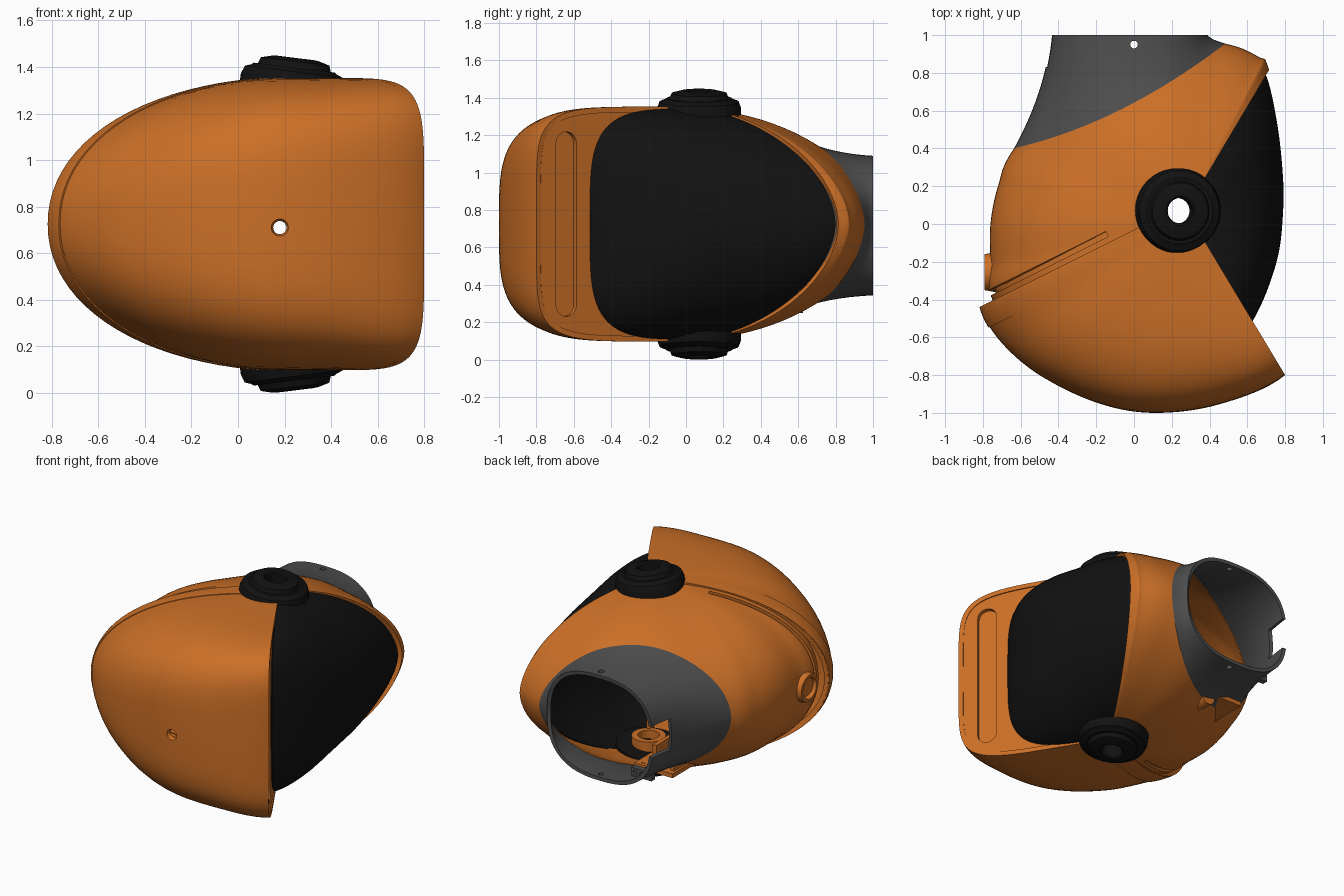
import bpy, bmesh, math
from mathutils import Vector, Matrix

if "Cube" in bpy.data.objects:
    bpy.data.objects.remove(bpy.data.objects["Cube"])

ZC = 0.725                      # mirror plane of the helmet
C = Vector((0.25, 0.0))         # centre of the inflated outlines
EAR = Vector((0.24, 0.075))


def material(name, rgb):
    m = bpy.data.materials.new(name)
    m.diffuse_color = (*rgb, 1)
    m.use_nodes = True
    m.node_tree.nodes["Principled BSDF"].inputs["Base Color"].default_value = m.diffuse_color
    return m


ORANGE = material("orange", (0.60, 0.16, 0.02))
BLACK = material("black", (0.006, 0.006, 0.006))
GREY = material("dark_grey", (0.075, 0.075, 0.075))


def make(name, bm, mat, thick=0, cutters=()):
    """Turn a bmesh into a finished, shaded object."""
    me = bpy.data.meshes.new(name)
    bm.to_mesh(me)
    bm.free()
    ob = bpy.data.objects.new(name, me)
    bpy.context.collection.objects.link(ob)
    if thick:
        mod = ob.modifiers.new("wall", 'SOLIDIFY')
        mod.thickness, mod.offset = thick, -1
    for c in cutters:
        mod = ob.modifiers.new("cut", 'BOOLEAN')
        mod.operation, mod.object = 'DIFFERENCE', c
    if ob.modifiers:
        dg = bpy.context.evaluated_depsgraph_get()
        new = bpy.data.meshes.new_from_object(ob.evaluated_get(dg))
        ob.modifiers.clear()
        ob.data = new
    ob.data.materials.clear()
    if mat:
        ob.data.materials.append(mat)
    bpy.ops.object.select_all(action='DESELECT')
    ob.select_set(True)
    bpy.context.view_layer.objects.active = ob
    bpy.ops.object.shade_smooth_by_angle(angle=math.radians(35))
    return ob


def cutter(name, bm):
    ob = make(name, bm, None)
    ob.hide_render = True
    ob.hide_set(True)
    return ob


def inflate(outline, width, scale=1.0, sub=8, rows=44):
    """Closed outline (x, y, squareness) puffed up along z as a superellipse."""
    pts = [Vector(p) for p in outline]
    n, cols = len(pts), []
    for i in range(n):
        a, b, c, d = (pts[(i + k - 1) % n] for k in range(4))
        for j in range(sub):
            t = j / sub
            cols.append(0.5 * (2 * b + (c - a) * t + (2 * a - 5 * b + 4 * c - d) * t * t
                               + (3 * b - a - 3 * c + d) * t ** 3))
    bm = bmesh.new()
    rings = []
    for r in range(1, rows):
        v = -math.pi / 2 + math.pi * r / rows
        ring = []
        for q in cols:
            e = 2 / q.z
            t = math.cos(v) ** e * scale
            z = math.copysign(abs(math.sin(v)) ** e, v) * width if abs(v) > 1e-6 else 0
            ring.append(bm.verts.new((C.x + (q.x - C.x) * t, C.y + (q.y - C.y) * t, ZC + z)))
        rings.append(ring)
    m = len(cols)
    for a, b in zip(rings, rings[1:]):
        for i in range(m):
            bm.faces.new((a[i], a[(i + 1) % m], b[(i + 1) % m], b[i]))
    for ring, s in ((rings[0], -1), (rings[-1], 1)):
        pole = bm.verts.new((C.x, C.y, ZC + s * width))
        for i in range(m):
            bm.faces.new((ring[i], ring[(i + 1) % m], pole))
    bmesh.ops.recalc_face_normals(bm, faces=bm.faces)
    # open an octagonal hole under each ear disc
    dirs = [Vector((math.cos(k * math.pi / 4), math.sin(k * math.pi / 4))) for k in range(8)]
    for d in dirs:
        slice_at(bm, EAR + d * 0.1, d, False)
    remove(bm, lambda p: all((p.xy - EAR).dot(d) < 0.1 for d in dirs))
    return bm


def slice_at(bm, co, no, clear=True):
    co, no = Vector(co).to_3d(), Vector(no).to_3d()
    res = bmesh.ops.bisect_plane(bm, geom=bm.verts[:] + bm.edges[:] + bm.faces[:], dist=1e-5,
                                 plane_co=co, plane_no=no, clear_outer=clear)
    return [g for g in res['geom_cut'] if isinstance(g, bmesh.types.BMVert)]


def remove(bm, test):
    bmesh.ops.delete(bm, geom=[f for f in bm.faces if test(f.calc_center_median())], context='FACES')


def lathe(name, prof, mat, matrix, n=56):
    bm = bmesh.new()
    rings = [[bm.verts.new((r * math.cos(2 * math.pi * i / n), r * math.sin(2 * math.pi * i / n), h))
              for i in range(n)] for r, h in prof]
    for a, b in zip(rings, rings[1:] + rings[:1]):
        for i in range(n):
            bm.faces.new((a[i], a[(i + 1) % n], b[(i + 1) % n], b[i]))
    bm.transform(matrix)
    bmesh.ops.recalc_face_normals(bm, faces=bm.faces)
    return make(name, bm, mat)


def box_bm(size, matrix):
    bm = bmesh.new()
    bmesh.ops.create_cube(bm, size=1, matrix=matrix @ Matrix.Diagonal((*size, 1)))
    return bm


def cone_bm(r1, r2, depth, matrix):
    bm = bmesh.new()
    bmesh.ops.create_cone(bm, cap_ends=True, segments=32, radius1=r1, radius2=r2, depth=depth, matrix=matrix)
    return bm


T = Matrix.Translation
# cutting lines seen from the side: dome seam, brow, chin and neck seam
A, NA = Vector((0, -0.03)), Vector((-0.447, 0.894))
V, NV = Vector((0.8, -0.8)), Vector((0.857, 0.515))
K, NK = Vector((0.7, 0.79)), Vector((0.86, -0.51))
S, NS = Vector((0.48, 0.955)), Vector((-0.4456, 0.895))

DOME = [(-.805, -.46, 2.1), (-.70, -.63, 2.2), (-.5, -.8, 2.6), (-.2, -.945, 3.2), (.1, -1, 3.8),
        (.45, -.955, 4.5), (.8, -.8, 6), (1, -.5, 6), (1.05, 0, 4), (.8, .5, 3), (.25, .8, 2),
        (-.5, .5, 2), (-.8, 0, 2.1), (-.81, -.3, 2.1)]
LOWER = [(.71, .83, 1.8), (.66, .885, 1.8), (.48, .955, 1.8), (.1, .99, 1.9), (-.3, .8, 2), (-.635, .4, 2),
         (-.72, .2, 2.1), (-.76, 0, 2.2), (-.76, -.2, 2.2), (-.75, -.4, 2.2), (-.5, -.75, 2.4),
         (.2, -.9, 3), (.7, -.5, 3), (.8, 0, 2.2), (.79, .5, 2)]
VISOR = [(.70, .785, 1.75), (.755, .55, 1.9), (.785, .3, 2), (.79, .08, 2.2), (.755, -.2, 2.8), (.63, -.51, 4),
         (.45, -.7, 4), (-.2, -.7, 3), (-.6, 0, 2), (-.2, .7, 2), (.4, .93, 1.8), (.62, .88, 1.75)]

# dome with a countersunk hole in the crown
hole = cutter("crown_hole_cutter", cone_bm(.046, .012, .12, T((.18, -.97, .71)) @ Matrix.Rotation(-math.pi / 2, 4, 'X')))
bm = inflate(DOME, 0.628)
slice_at(bm, A, NA)
slice_at(bm, V, NV)
edge = [v.co.copy() for v in bm.verts if abs((v.co.xy - V).dot(NV)) < 1e-4]
make("dome", bm, ORANGE, 0.03, [hole])

# raised band along the dome seam
bm = inflate(DOME, 0.632, 1.006)
slice_at(bm, A, NA)
slice_at(bm, V, NV)
slice_at(bm, A - NA * 0.12, -NA)
make("dome_band", bm, ORANGE, 0.02)

# slanted brow plate with a long slot and an opening behind the visor
hinge, u = Vector((.38, -.1)), Vector((.515, -.857))
frame = Matrix(((u.x, 0, NV.x, hinge.x), (u.y, 0, NV.y, hinge.y), (0, 1, 0, ZC), (0, 0, 0, 1)))
opening = cutter("brow_opening_cutter", box_bm((.8, 1.0, .3), frame @ T((.0, 0, 0))))
bm = bmesh.new()
slot = []
for s in (1, -1):
    for k in range(13):
        a = math.pi * k / 12 + (0 if s > 0 else math.pi)
        slot.append(bm.verts.new((.625 + .064 * math.cos(a), s * .43 + .064 * math.sin(a), -.1)))
top = bmesh.ops.extrude_face_region(bm, geom=[bm.faces.new(slot)])['geom']
bmesh.ops.translate(bm, verts=[g for g in top if isinstance(g, bmesh.types.BMVert)], vec=(0, 0, .2))
bm.transform(frame)
bmesh.ops.recalc_face_normals(bm, faces=bm.faces)
slot_cut = cutter("brow_slot_cutter", bm)
edge.sort(key=lambda p: math.atan2(p.z - ZC, (p.xy - hinge).dot(u)))
bm = bmesh.new()
f = bm.faces.new([bm.verts.new(p - NV.to_3d() * 0.008) for p in edge])
f.normal_update()
if f.normal.xy.dot(NV) < 0:
    f.normal_flip()
make("brow_plate", bm, ORANGE, 0.03, [opening, slot_cut])
make("slot_floor", box_bm((.17, 1.04, .01), frame @ T((.625, 0, -.045))), ORANGE)

# visor
bm = inflate(VISOR, 0.618)
slice_at(bm, V, -NV)
slice_at(bm, K - NK * 0.01, -NK)
make("visor", bm, BLACK, 0.02)


# lower shell with a groove beside the band and a curved neck seam
def bend(bm, s):
    for v in bm.verts:
        v.co.y += s * 0.075 * max(0, 1 - ((v.co.x + .07) / .56) ** 2)


bm = inflate(LOWER, 0.62)
slice_at(bm, A - NA * 0.03, -NA)
slice_at(bm, K, NK)
for d in (0.028, 0.058):
    slice_at(bm, A + NA * d, NA, False)
slice_at(bm, (-.17, 0), (1, 0.5), False)
remove(bm, lambda p: 0.028 < (p.xy - A).dot(NA) < 0.058 and p.x + .5 * p.y < -.17)
bend(bm, 1)
seam = slice_at(bm, S, NS)
bend(bm, -1)
seam = [v.co.copy() for v in seam]
make("lower_shell", bm, ORANGE, 0.03)
bm = inflate(LOWER, 0.60, 0.97)
slice_at(bm, A + NA * 0.1, NA)
slice_at(bm, A, -NA)
slice_at(bm, (.05, 0), (1, 0))
make("groove_floor", bm, ORANGE)

# flared neck, lofted from the seam to a rounded opening, notched at the back
polar = lambda p: math.atan2((p.z - ZC) / .42, (p.x + .075) / .56)
seam.sort(key=polar)
power = lambda c: math.copysign(abs(c) ** 0.78, c)
bm = bmesh.new()
rings = [[] for _ in range(13)]
for p in seam:
    a = polar(p)
    end = Vector((-.025 + .415 * power(math.cos(a)), 1, ZC - .008 + .373 * power(math.sin(a))))
    mid = p.lerp(end, .85)
    mid.y = p.y + .5 * (1 - p.y)
    for i, ring in enumerate(rings):
        t = i / 12
        ring.append(bm.verts.new(p * (1 - t) ** 2 + mid * 2 * t * (1 - t) + end * t * t))
n = len(seam)
for a, b in zip(rings, rings[1:]):
    for i in range(n):
        bm.faces.new((a[i], b[i], b[(i + 1) % n], a[(i + 1) % n]))
bmesh.ops.recalc_face_normals(bm, faces=bm.faces)
for s in (1, -1):
    slice_at(bm, (0, 0, ZC + s * .11), (0, 0, 1), False)
slice_at(bm, (0, .83), (0, 1), False)
remove(bm, lambda p: p.x < -.2 and p.y > .83 and abs(p.z - ZC) < .11)
pin = cutter("neck_pin_cutter", cone_bm(.02, .02, 2, T((0, .95, ZC))))
make("neck", bm, GREY, 0.025, [pin])

# ear discs and the bosses inside them
EAR_PROFILE = [(.068, -.03), (.225, -.03), (.225, .045), (.212, .08), (.185, .09), (.175, .098), (.158, .098),
               (.148, .125), (.10, .138), (.078, .14), (.068, .132)]
for s, side in ((1, "left"), (-1, "right")):
    m = T((0, 0, ZC)) @ Matrix.Diagonal((1, 1, s, 1))
    lathe("ear_disc_" + side, EAR_PROFILE, BLACK, m @ T((.23, .07, .575)) @ Matrix.Rotation(math.radians(7), 4, 'Y'))
    lathe("ear_boss_" + side, [(.07, .48), (.11, .48), (.11, .58), (.07, .58)], ORANGE, m @ T((EAR.x, EAR.y, 0)))

# round vent at the back of the head
lathe("rear_vent", [(.001, .0), (.065, .0), (.075, .03), (.095, .03), (.112, -.06), (.001, -.06)], ORANGE,
      T((-.762, -.255, ZC)) @ Matrix.Rotation(-math.pi / 2, 4, 'Y'))

# inner brackets visible through the neck
make("inner_tube", cone_bm(.05, .05, .45, T((-.1, .4, .3)) @ Matrix.Rotation(math.pi / 2, 4, 'X')), ORANGE)
make("bracket_base", box_bm((.3, .3, .03), T((-.2, .5, .33))), ORANGE)
for i in range(2):
    make("bracket_arm_%d" % (i + 1), box_bm((.03, .22, .16), T((-.32 + .14 * i, .5, .41))), ORANGE)
pins = [cutter("bracket_hole_cutter_%d" % i, cone_bm(.013, .013, .2, T((-.33 + .05 * i, .88, .42)) @ Matrix.Rotation(math.pi / 2, 4, 'X')))
        for i in range(3)]
make("neck_bracket", box_bm((.16, .04, .06), T((-.28, .88, .42))), GREY, 0, pins)
